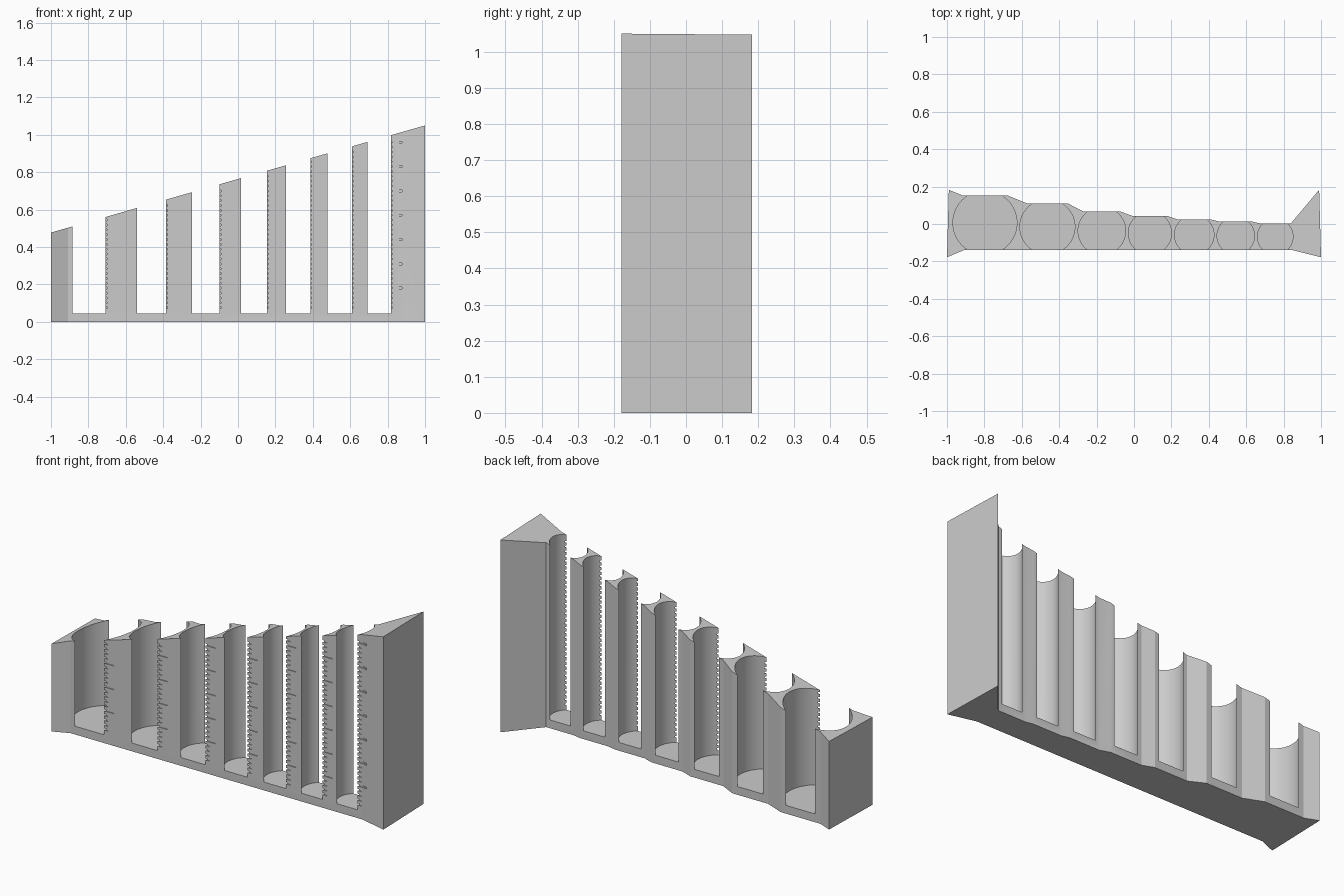
import bpy
import bmesh
import math

cube = bpy.data.objects.get("Cube")
if cube:
    bpy.data.objects.remove(cube)

FLOOR = 0.045
FRONT = -0.14

# One plain grey for the whole tray
grey = bpy.data.materials.new("plain_grey")
grey.use_nodes = True
grey.diffuse_color = (0.6, 0.6, 0.6, 1)
grey.node_tree.nodes["Principled BSDF"].inputs["Base Color"].default_value = (0.6, 0.6, 0.6, 1)


def top_height(x):
    return 0.7635 + 0.2865 * x


def make_object(name, bm):
    bmesh.ops.recalc_face_normals(bm, faces=bm.faces)
    mesh = bpy.data.meshes.new(name)
    bm.to_mesh(mesh)
    bm.free()
    mesh.materials.append(grey)
    obj = bpy.data.objects.new(name, mesh)
    bpy.context.collection.objects.link(obj)
    return obj


def add_box(bm, x0, x1, y0, y1, z0, z1):
    verts = bmesh.ops.create_cube(bm, size=1)["verts"]
    for v in verts:
        v.co.x = x1 if v.co.x > 0 else x0
        v.co.y = y1 if v.co.y > 0 else y0
        v.co.z = z1 if v.co.z > 0 else z0


def cut(target, cutter):
    mod = target.modifiers.new(cutter.name, "BOOLEAN")
    mod.operation = "DIFFERENCE"
    mod.solver = "EXACT"
    mod.object = cutter
    bpy.context.view_layer.objects.active = target
    bpy.ops.object.modifier_apply(modifier=mod.name)
    bpy.data.objects.remove(cutter)


# Coin tubes: centre x, radius, back face y
tubes = [(-0.797, 0.171, 0.153), (-0.463, 0.147, 0.110), (-0.172, 0.127, 0.067),
         (0.085, 0.115, 0.043), (0.322, 0.1055, 0.024), (0.544, 0.1, 0.013),
         (0.755, 0.095, 0.004)]

# Body: stepped footprint with flared ends, raised to a sloping top
outline = [(-0.99, 0.183), (-1, -0.178), (-0.91, FRONT), (0.85, FRONT),
           (1, -0.178), (0.99, 0.183)]
for x, r, back in reversed(tubes):
    half = 0.075 + 0.26 * (r - 0.075) * 1.8
    outline += [(min(x + half, 0.84), back), (x - half, back)]

bm = bmesh.new()
base = bm.faces.new([bm.verts.new((x, y, 0)) for x, y in outline])
raised = bmesh.ops.extrude_face_region(bm, geom=[base])["geom"]
for v in raised:
    if isinstance(v, bmesh.types.BMVert):
        v.co.z = top_height(v.co.x)
body = make_object("coin_tray", bm)

# Round tubes, open at the front, the back and the top
bm = bmesh.new()
for x, r, back in tubes:
    made = bmesh.ops.create_cone(bm, cap_ends=True, segments=96, radius1=r,
                                 radius2=r, depth=1.5)
    bmesh.ops.translate(bm, verts=made["verts"],
                        vec=(x, (FRONT + back) / 2, FLOOR + 0.75))
cut(body, make_object("tube_cutter", bm))

# Counting notches beside each front opening, every fifth one longer
PITCH = 0.026
bm = bmesh.new()
for x, r, back in tubes:
    depth = (back - FRONT) / 2
    edge = x + math.sqrt(r * r - depth * depth)
    count = int((top_height(edge) - FLOOR - 0.02) / PITCH)
    for i in range(1, count + 1):
        z = FLOOR + 0.005 + i * PITCH
        length = 0.06 if i % 5 == 0 else 0.025
        add_box(bm, edge - 0.03, edge + length, FRONT - 0.05, FRONT + 0.005,
                z - 0.005, z + 0.005)
cut(body, make_object("notch_cutter", bm))

bpy.ops.object.select_all(action="DESELECT")
body.select_set(True)
bpy.context.view_layer.objects.active = body
bpy.ops.object.shade_smooth_by_angle(angle=math.radians(20))
